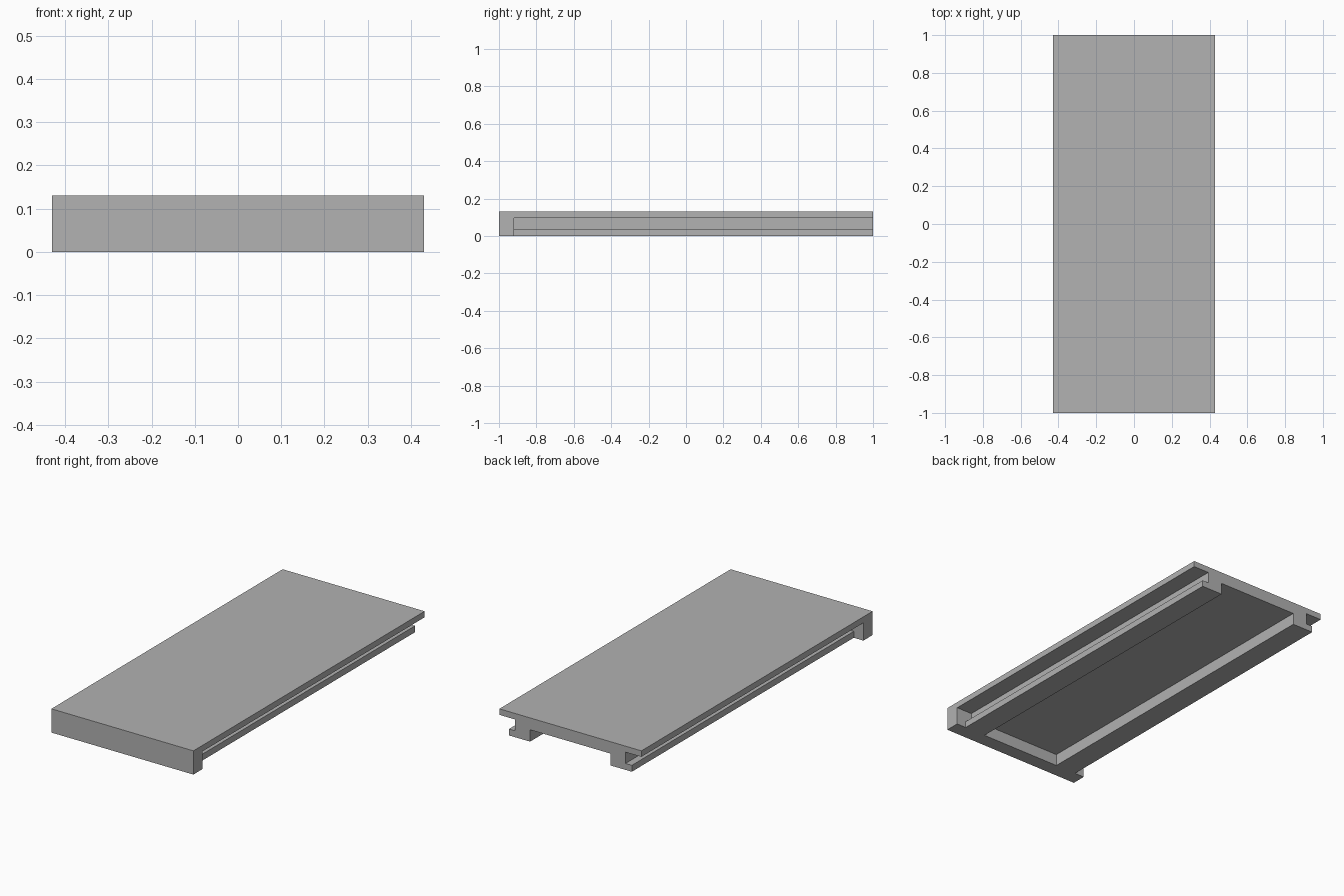
import bpy
import bmesh

cube = bpy.data.objects.get("Cube")
if cube:
    bpy.data.objects.remove(cube, do_unlink=True)

HALF_WIDTH, HEIGHT = 0.43, 0.13
WALL_BACK = -0.92   # rear face of the front wall

grey = bpy.data.materials.new("neutral grey")
grey.use_nodes = True
grey.diffuse_color = (0.445, 0.445, 0.445, 1)
grey.node_tree.nodes["Principled BSDF"].inputs["Base Color"].default_value = grey.diffuse_color


def extrude_profile(name, points, y0, y1):
    """Extrude an x-z outline along y."""
    bm = bmesh.new()
    face = bm.faces.new([bm.verts.new((x, y0, z)) for x, z in points])
    new = bmesh.ops.extrude_face_region(bm, geom=[face])["geom"]
    verts = [v for v in new if isinstance(v, bmesh.types.BMVert)]
    bmesh.ops.translate(bm, verts=verts, vec=(0, y1 - y0, 0))
    bmesh.ops.recalc_face_normals(bm, faces=bm.faces)
    mesh = bpy.data.meshes.new(name)
    bm.to_mesh(mesh)
    bm.free()
    mesh.materials.append(grey)
    obj = bpy.data.objects.new(name, mesh)
    bpy.context.collection.objects.link(obj)
    return obj


def rectangle(half_width, z0, z1):
    return [(-half_width, z0), (half_width, z0), (half_width, z1), (-half_width, z1)]


# Solid cover, with its front wall at full height
cover = extrude_profile("sliding_cover", rectangle(HALF_WIDTH, 0, HEIGHT), -1, 1)

# Underside pocket and the stepped side grooves, open at the back
groove = [(0.334, 0.097), (0.5, 0.097), (0.5, -0.1),
          (0.372, -0.1), (0.372, 0.035), (0.334, 0.035)]
outlines = {
    "pocket_cutter": rectangle(0.244, -0.1, 0.065),
    "left_groove_cutter": groove,
    "right_groove_cutter": [(-x, z) for x, z in groove],
}
cutters = []
for name, outline in outlines.items():
    cutter = extrude_profile(name, outline, WALL_BACK, 1.1)
    cutter.hide_render = True
    cutters.append(cutter)
    cut = cover.modifiers.new(name, 'BOOLEAN')
    cut.operation = 'DIFFERENCE'
    cut.solver = 'EXACT'
    cut.object = cutter

# Bake the cuts and discard the cutters
bpy.context.view_layer.objects.active = cover
for modifier in list(cover.modifiers):
    bpy.ops.object.modifier_apply(modifier=modifier.name)
for cutter in cutters:
    bpy.data.objects.remove(cutter, do_unlink=True)
